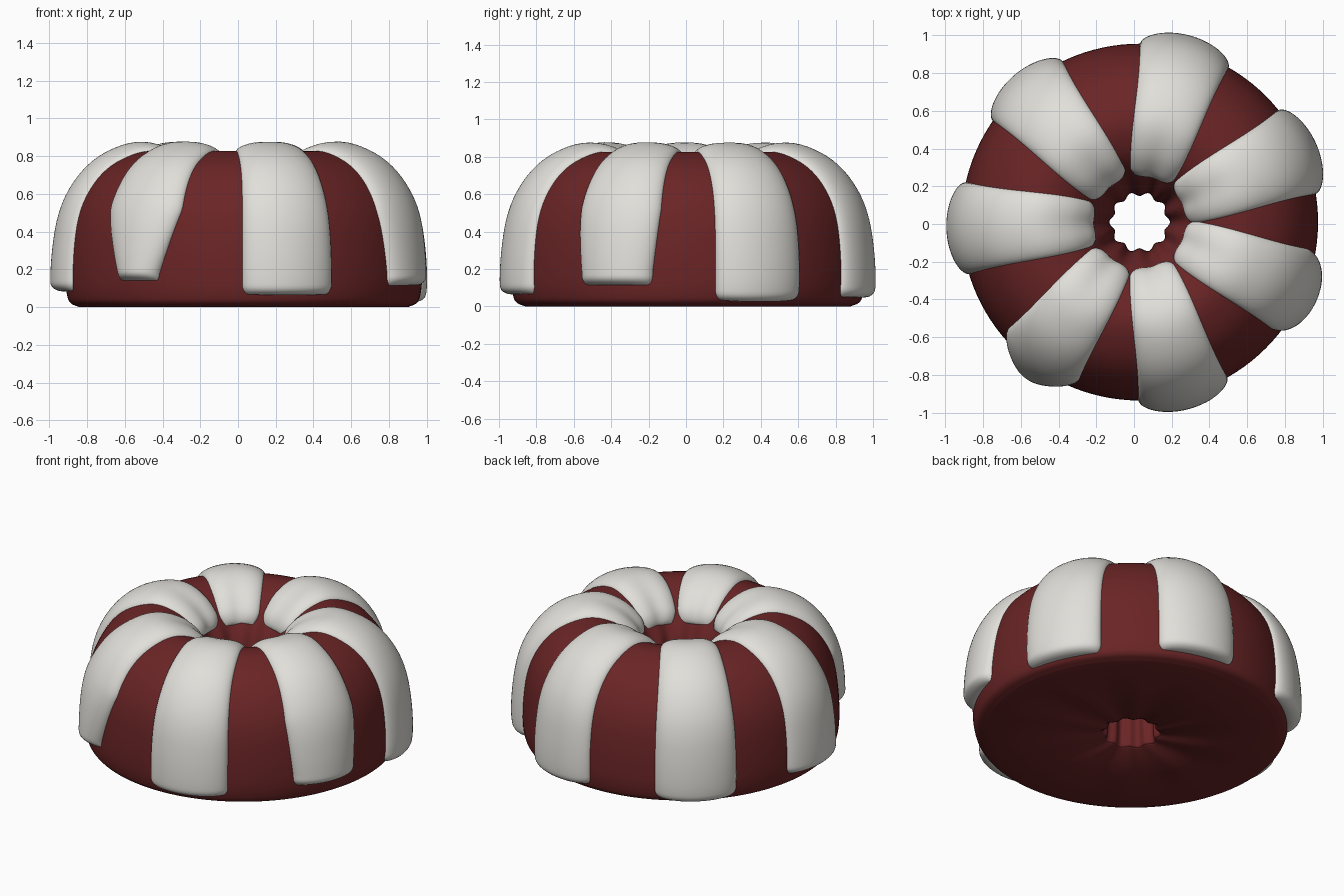
import bpy
from math import sin, cos, pi, radians, sqrt
from mathutils import Vector

if "Cube" in bpy.data.objects:
    bpy.data.objects.remove(bpy.data.objects["Cube"], do_unlink=True)

CENTRE = Vector((0.03, 0.01, 0))


def material(name, rgb):
    m = bpy.data.materials.new(name)
    m.use_nodes = True
    m.diffuse_color = (*rgb, 1)
    m.node_tree.nodes["Principled BSDF"].inputs["Base Color"].default_value = (*rgb, 1)
    return m


def smooth_curve(points, steps=12):
    """Catmull-Rom curve through 2D points."""
    p = [Vector(q) for q in points]
    p = [2 * p[0] - p[1]] + p + [2 * p[-1] - p[-2]]
    out = []
    for a, b, c, d in zip(p, p[1:], p[2:], p[3:]):
        for i in range(steps):
            t = i / steps
            out.append(0.5 * (2 * b + (c - a) * t + (2 * a - 5 * b + 4 * c - d) * t ** 2
                              + (3 * b - a - 3 * c + d) * t ** 3))
    return out + [p[-2]]


def polar(r, angle, z):
    return CENTRE + Vector((r * cos(angle), r * sin(angle), z))


def grid_object(name, rows, mat, wrap=False):
    """Skin rows of points with quads; wrap closes the grid both ways."""
    n, m = len(rows), len(rows[0])
    faces = []
    for i in range(n if wrap else n - 1):
        for j in range(m if wrap else m - 1):
            k, l = (i + 1) % n, (j + 1) % m
            faces.append((i * m + j, k * m + j, k * m + l, i * m + l))
    mesh = bpy.data.meshes.new(name)
    mesh.from_pydata([v for row in rows for v in row], [], faces)
    mesh.materials.append(mat)
    ob = bpy.data.objects.new(name, mesh)
    bpy.context.collection.objects.link(ob)
    bpy.ops.object.select_all(action="DESELECT")
    ob.select_set(True)
    bpy.context.view_layer.objects.active = ob
    bpy.ops.object.shade_smooth_by_angle(angle=radians(60))
    return ob


sponge = material("dark red sponge", (0.145, 0.018, 0.019))
cream = material("white icing", (0.75, 0.74, 0.70))

# Ring cake cross-section, from the hole's foot over the top to the outer foot
profile = smooth_curve([
    (0.18, 0), (0.155, 0.04), (0.15, 0.3), (0.165, 0.45), (0.20, 0.56), (0.25, 0.65),
    (0.31, 0.73), (0.39, 0.79), (0.5, 0.825), (0.6, 0.815), (0.72, 0.76), (0.81, 0.68),
    (0.88, 0.57), (0.92, 0.45), (0.94, 0.3), (0.945, 0.15), (0.935, 0.06), (0.915, 0.02),
    (0.87, 0)])

# Cake body with a fluted hole
SEGMENTS = 120
rows = []
for r, z in profile:
    flute = 0.011 * max(0, min(1, (0.36 - r) / 0.15))
    rows.append([polar(r + flute * cos(10 * a), a, z)
                 for a in (2 * pi * j / SEGMENTS for j in range(SEGMENTS))])
grid_object("ring_cake", rows, sponge, wrap=True)

# Distance along the cross-section, used to lay the icing
length = [0.0]
for a, b in zip(profile, profile[1:]):
    length.append(length[-1] + (b - a).length)


def along(s):
    """Point and outward normal at a distance along the cross-section."""
    i = max(k for k in range(len(profile) - 1) if length[k] <= s)
    step = profile[i + 1] - profile[i]
    p = profile[i] + step * ((s - length[i]) / (length[i + 1] - length[i]))
    d = profile[min(i + 2, len(profile) - 1)] - profile[max(i - 1, 0)]
    return p, Vector((-d.y, d.x)).normalized()


def dome(x):
    """Quarter-round rise from 0 to 1."""
    return sqrt(max(0, 1 - max(0, 1 - x) ** 2))


def icing_drip(name, angle, foot, taper):
    start = next(s for s, p in zip(length, profile) if p.x > 0.245)
    end = [s for s, p in zip(length, profile) if p.x > 0.5 and p.y >= foot][-1]
    rows = []
    for i in range(61):
        s = start + (end - start) * (0.5 - 0.5 * cos(pi * i / 60))
        p, n = along(s)
        t = (s - start) / (end - start)
        inner, outer = (s - start) / 0.09, (end - s) / 0.05
        # wide near the hole, even down the side, narrower toward a tapered foot
        half = 15 + 12 * max(0, (0.93 - p.x) / 0.7) ** 2
        if p.x > 0.6:
            fall = max(0, min(1, (0.52 - p.y) / 0.34))
            half *= 1 - taper * fall
        half *= 1 - 0.3 * max(0, 1 - inner) ** 2 - 0.1 * max(0, 1 - outer) ** 2
        thick = (0.05 + 0.04 * t) * dome(inner) * dome(outer)
        row = []
        for j in range(33):
            u = sin(pi / 2 * (j / 16 - 1))
            groove = 1 - 0.3 * max(0, 1 - 3 * t) * cos(pi * u / 2) ** 4
            q = p + n * (thick * groove * sqrt(max(0, 1 - u * u)) - 0.008)
            row.append(polar(q.x, radians(angle + half * u), q.y))
        rows.append(row)
    grid_object(name, rows, cream)


# Seven icing drips: name, direction, foot height, narrowing at the foot
for name, angle, foot, taper in [
        ("left_back", 24, 0.03, 0), ("back", 75, 0.05, 0), ("right_back", 130.5, 0.04, 0),
        ("right", 182, 0.08, 0), ("right_front", 234, 0.14, 0.47),
        ("front", 284.5, 0.06, 0), ("left_front", 336, 0.11, 0.16)]:
    icing_drip("icing_drip_" + name, angle, foot, taper)
